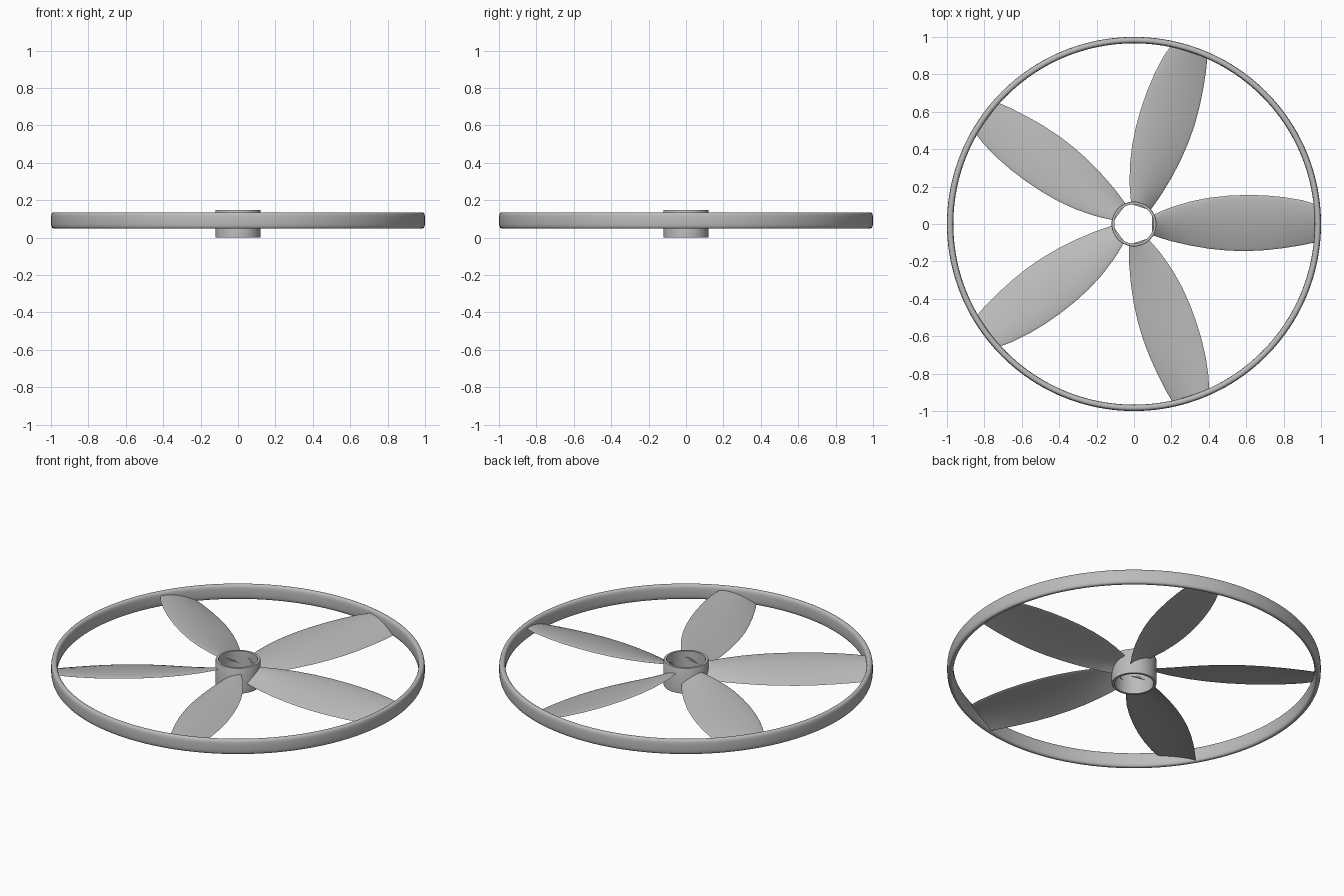
import bpy, bmesh, math
from mathutils import Matrix

cube = bpy.data.objects.get("Cube")
if cube:
    bpy.data.objects.remove(cube, do_unlink=True)

grey = bpy.data.materials.new("grey plastic")
grey.use_nodes = True
colour = (0.5, 0.5, 0.5, 1)
grey.diffuse_color = colour
grey.node_tree.nodes["Principled BSDF"].inputs["Base Color"].default_value = colour


def finish(name, bm, angle):
    """Turn a bmesh into a smooth-shaded object."""
    bmesh.ops.recalc_face_normals(bm, faces=bm.faces)
    mesh = bpy.data.meshes.new(name)
    bm.to_mesh(mesh)
    bm.free()
    mesh.materials.append(grey)
    obj = bpy.data.objects.new(name, mesh)
    bpy.context.collection.objects.link(obj)
    bpy.ops.object.select_all(action="DESELECT")
    obj.select_set(True)
    bpy.context.view_layer.objects.active = obj
    bpy.ops.object.shade_smooth_by_angle(angle=math.radians(angle))
    return obj


def bridge(bm, loops, closed):
    """Join consecutive vertex loops with quads."""
    n = len(loops[0])
    for i in range(len(loops) if closed else len(loops) - 1):
        a, b = loops[i], loops[(i + 1) % len(loops)]
        for j in range(n):
            k = (j + 1) % n
            bm.faces.new((a[j], a[k], b[k], b[j]))


def lathe(name, profile, steps, angle):
    """Sweep a closed (radius, height) profile round the axis."""
    bm = bmesh.new()
    loops = []
    for i in range(steps):
        t = math.tau * i / steps
        loops.append([bm.verts.new((r * math.cos(t), r * math.sin(t), z))
                      for r, z in profile])
    bridge(bm, loops, True)
    return finish(name, bm, angle)


# Outer ring: tall, rounded superellipse section
def power(v):
    return math.copysign(abs(v) ** 0.65, v)


section = []
for i in range(28):
    t = math.tau * i / 28
    section.append((0.983 + 0.017 * power(math.cos(t)),
                    0.092 + 0.043 * power(math.sin(t))))
lathe("outer_ring", section, 160, 50)

# Hub: open tube with slightly eased rims
lathe("hub", [(0.105, 0), (0.118, 0), (0.12, 0.003), (0.12, 0.145),
              (0.118, 0.149), (0.105, 0.149)], 64, 30)

# Blade planform: radius, leading edge, trailing edge
STATIONS = [(0.097, 0.047, -0.06), (0.15, 0.07, -0.077), (0.2, 0.09, -0.092),
            (0.3, 0.12, -0.115), (0.4, 0.14, -0.132), (0.5, 0.151, -0.142),
            (0.6, 0.155, -0.145), (0.7, 0.153, -0.14), (0.8, 0.144, -0.129),
            (0.9, 0.127, -0.113), (0.978, 0.104, -0.096)]
N = 14


def blade_section(lead, trail):
    """Twisted airfoil: constant rise across the chord, domed on top."""
    chord = lead - trail
    thick = 0.012 + 0.045 * chord
    pts = []
    for upper in (True, False):
        for i in range(N):
            u = (1 - math.cos(math.pi * i / N)) / 2
            if not upper:
                u = 1 - u
            camber = 0.012 * 4 * u * (1 - u)
            half = thick * 1.3 * math.sqrt(u) * (1 - u) + 0.0015 * u
            z = 0.116 - 0.056 * u + camber + (half if upper else -half) / 2
            pts.append((lead - u * chord, z - 0.005))
    return pts


for b in range(5):
    bm = bmesh.new()
    loops = [[bm.verts.new((r, y, z)) for y, z in blade_section(lead, trail)]
             for r, lead, trail in STATIONS]
    bridge(bm, loops, False)
    bm.faces.new(loops[0])
    bm.faces.new(loops[-1])
    bmesh.ops.transform(bm, matrix=Matrix.Rotation(math.tau * b / 5, 4, "Z"),
                        verts=bm.verts)
    finish(f"blade_{b + 1}", bm, 50)
